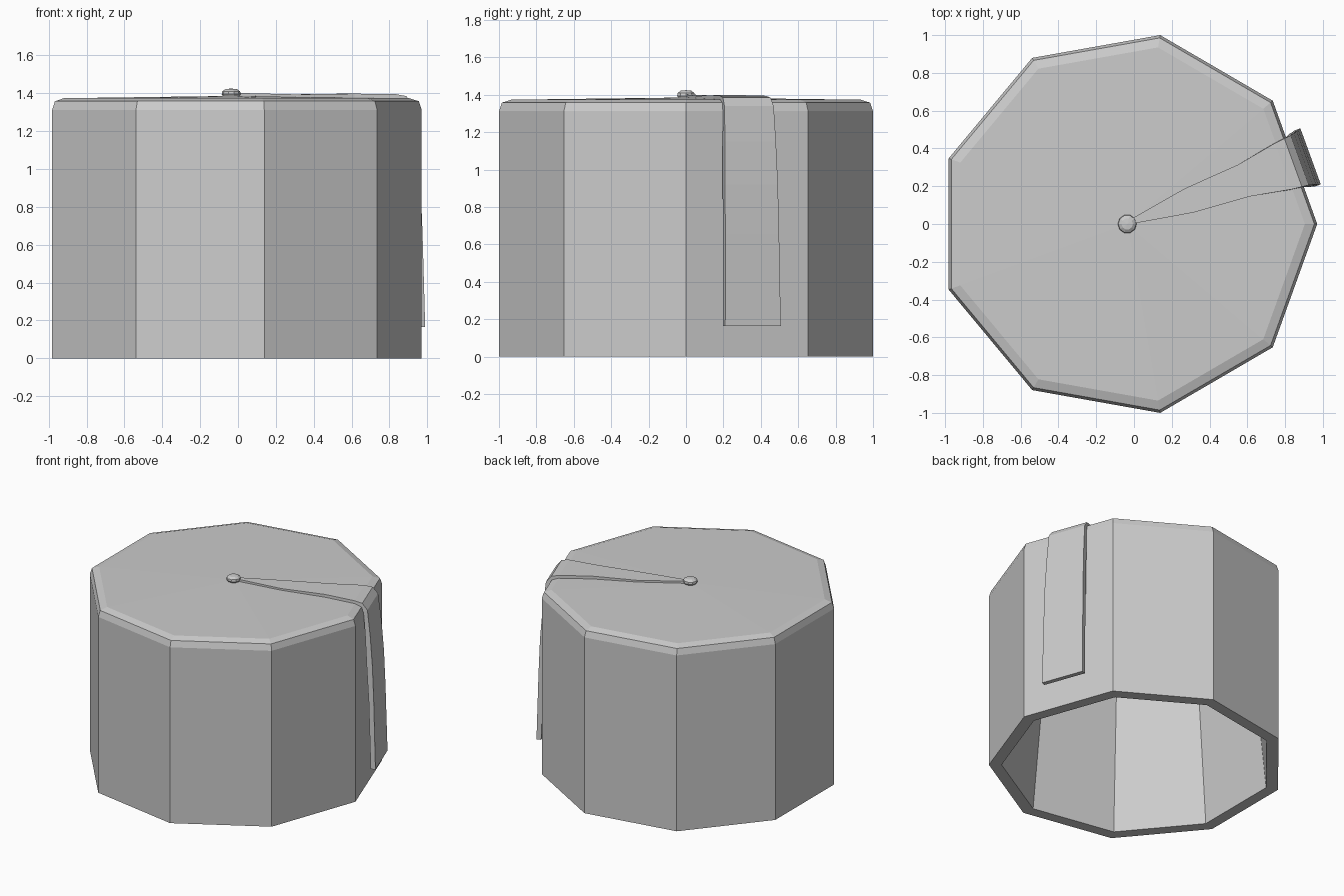
import bpy, bmesh
from math import cos, sin, tau, radians
from mathutils import Matrix

cube = bpy.data.objects.get("Cube")
if cube:
    bpy.data.objects.remove(cube)

CX = -0.036                      # axis of the cap
RX, RY = 1.006, 1.0154           # cap radii

grey = bpy.data.materials.new("plain grey")
grey.use_nodes = True
colour = (0.6, 0.6, 0.6, 1)
grey.diffuse_color = colour
grey.node_tree.nodes["Principled BSDF"].inputs["Base Color"].default_value = colour


def finish(bm, name):
    bmesh.ops.recalc_face_normals(bm, faces=bm.faces)
    mesh = bpy.data.meshes.new(name)
    bm.to_mesh(mesh)
    bm.free()
    mesh.materials.append(grey)
    ob = bpy.data.objects.new(name, mesh)
    bpy.context.collection.objects.link(ob)
    return ob


def lathe(name, profile, sides, rx, ry):
    """Turn a (radius, height) profile into a closed faceted body."""
    bm = bmesh.new()
    rings = []
    for r, z in profile:
        count = sides if r else 1
        rings.append([bm.verts.new((CX + r * rx * cos(tau * i / sides),
                                    r * ry * sin(tau * i / sides), z))
                      for i in range(count)])
    for a, b in zip(rings, rings[1:]):
        for i in range(sides):
            j = (i + 1) % sides
            quad = [a[i % len(a)], a[j % len(a)], b[j % len(b)], b[i % len(b)]]
            bm.faces.new(list(dict.fromkeys(quad)))
    return finish(bm, name)


# Hollow nine-sided cap: ceiling, tapered lining, rim, wall, chamfers, crown
lathe("cap_body", [(0, 1.29), (0.79, 1.28), (0.915, 0), (1, 0), (1, 1.313),
                   (0.985, 1.358), (0.935, 1.374), (0, 1.386)], 9, RX, RY)

# Small flattened button on the crown
lathe("button", [(0, 1.375), (0.8, 1.38), (1, 1.395), (0.95, 1.41),
                 (0.6, 1.422), (0, 1.425)], 10, 0.05, 0.05)

# Ribbon from the button, over the edge and down the wall: outer and inner
# (distance, height) of each station and its half width
stations = [((0.02, 1.402), (0.02, 1.375), 0.012),
            ((0.35, 1.394), (0.35, 1.37), 0.068),
            ((0.66, 1.398), (0.66, 1.37), 0.09),
            ((0.88, 1.395), (0.87, 1.365), 0.13),
            ((0.935, 1.385), (0.915, 1.355), 0.136),
            ((0.972, 1.34), (0.945, 1.32), 0.14),
            ((0.993, 1.15), (0.958, 1.15), 0.145),
            ((1.01, 0.92), (0.97, 0.92), 0.15),
            ((1.02, 0.66), (0.985, 0.66), 0.153),
            ((1.033, 0.165), (1.0, 0.165), 0.158)]
bm = bmesh.new()
loops = [[bm.verts.new((r, side * w, z)) for (r, z), side in
          ((outer, -1), (outer, 1), (inner, 1), (inner, -1))]
         for outer, inner, w in stations]
for a, b in zip(loops, loops[1:]):
    for i in range(4):
        j = (i + 1) % 4
        bm.faces.new((a[i], a[j], b[j], b[i]))
bm.faces.new(loops[0])
bm.faces.new(loops[-1])
ribbon = finish(bm, "ribbon")
ribbon.data.transform(Matrix.Translation((CX, 0.005, 0)) @
                      Matrix.Rotation(radians(20), 4, "Z"))
